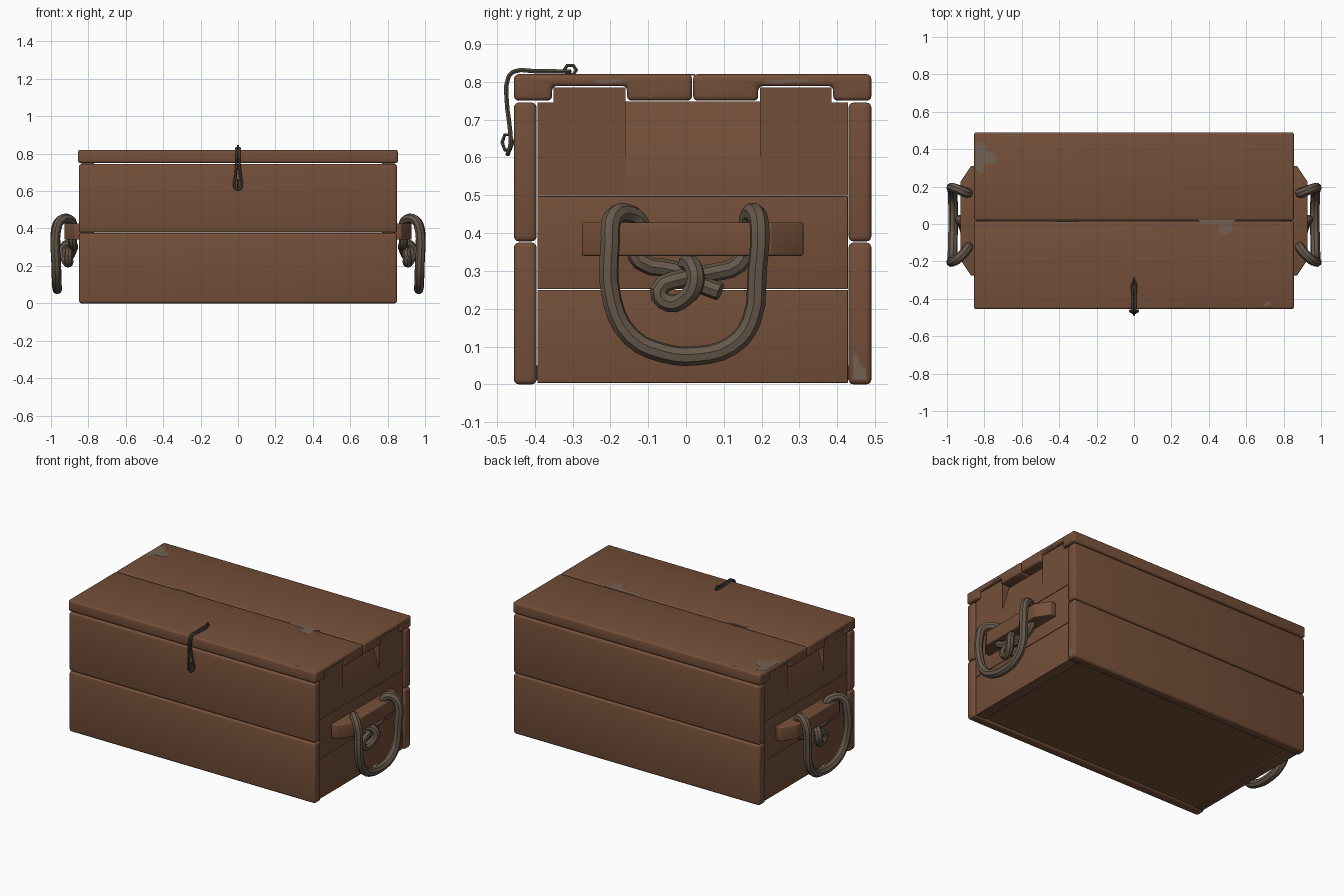
import bpy, bmesh, math
from mathutils import Vector

if "Cube" in bpy.data.objects:
    bpy.data.objects.remove(bpy.data.objects["Cube"])


def material(name, rgb):
    m = bpy.data.materials.new(name)
    m.diffuse_color = (*rgb, 1)
    m.use_nodes = True
    m.node_tree.nodes["Principled BSDF"].inputs["Base Color"].default_value = m.diffuse_color
    return m


WOOD = material("brown wood", (0.175, 0.078, 0.041))
ROPE = material("rope", (0.135, 0.098, 0.069))
IRON = material("dark iron", (0.085, 0.068, 0.052))
WORN = material("worn grey wood", (0.17, 0.12, 0.085))


def smooth(ob):
    bpy.ops.object.select_all(action='DESELECT')
    ob.select_set(True)
    bpy.context.view_layer.objects.active = ob
    bpy.ops.object.shade_smooth_by_angle(angle=math.radians(35))


def prism(name, pts, axis, a, b, mat=WOOD, bevel=0.0):
    """Extrude a 2D outline along an axis from a to b."""
    def place(p, d):
        return {'x': (d, p[0], p[1]), 'y': (p[0], d, p[1]), 'z': (p[0], p[1], d)}[axis]
    bm = bmesh.new()
    lo = [bm.verts.new(place(p, a)) for p in pts]
    hi = [bm.verts.new(place(p, b)) for p in pts]
    bm.faces.new(lo)
    bm.faces.new(hi)
    n = len(pts)
    for i in range(n):
        j = (i + 1) % n
        bm.faces.new((lo[i], lo[j], hi[j], hi[i]))
    bmesh.ops.recalc_face_normals(bm, faces=bm.faces)
    if bevel:
        bmesh.ops.bevel(bm, geom=bm.edges[:], offset=bevel, segments=3,
                        profile=0.5, affect='EDGES', clamp_overlap=True)
    me = bpy.data.meshes.new(name)
    bm.to_mesh(me)
    bm.free()
    me.materials.append(mat)
    ob = bpy.data.objects.new(name, me)
    bpy.context.collection.objects.link(ob)
    smooth(ob)
    return ob


def rect(a0, a1, b0, b1):
    return [(a0, b0), (a1, b0), (a1, b1), (a0, b1)]


def tube(name, pts, r, mat, closed=False, res=3, sides=2, straight=False):
    """Round tube through points, turned into a mesh."""
    cu = bpy.data.curves.new(name, 'CURVE')
    cu.dimensions = '3D'
    cu.bevel_depth = r
    cu.bevel_resolution = sides
    cu.use_fill_caps = True
    cu.resolution_u = res
    sp = cu.splines.new('BEZIER')
    sp.bezier_points.add(len(pts) - 1)
    for bp, p in zip(sp.bezier_points, pts):
        bp.co = Vector(p)
        bp.handle_left_type = bp.handle_right_type = 'VECTOR' if straight else 'AUTO'
    sp.use_cyclic_u = closed
    cu.materials.append(mat)
    ob = bpy.data.objects.new(name, cu)
    bpy.context.collection.objects.link(ob)
    bpy.ops.object.select_all(action='DESELECT')
    ob.select_set(True)
    bpy.context.view_layer.objects.active = ob
    bpy.ops.object.convert(target='MESH')
    smooth(bpy.context.view_layer.objects.active)


# Front and back planks
for label, y0, y1 in (("front", -0.455, -0.395), ("back", 0.43, 0.49)):
    for i, (z0, z1) in enumerate(((0.0, 0.375), (0.378, 0.745))):
        prism(f"{label}_plank_{i}", rect(y0, y1, z0, z1), 'x', -0.85, 0.85, bevel=0.013)

# Floor
prism("floor", rect(-0.82, 0.82, -0.40, 0.435), 'z', 0.012, 0.05)

# Lid planks, notched for the tabs of the side walls
prism("lid_front", [(-0.455, 0.75), (-0.354, 0.75), (-0.354, 0.789), (-0.156, 0.789),
                    (-0.156, 0.75), (0.016, 0.75), (0.016, 0.82), (-0.455, 0.82)],
      'x', -0.855, 0.855, bevel=0.012)
prism("lid_back", [(0.019, 0.75), (0.191, 0.75), (0.191, 0.789), (0.389, 0.789),
                   (0.389, 0.75), (0.49, 0.75), (0.49, 0.82), (0.019, 0.82)],
      'x', -0.855, 0.855, bevel=0.012)

# Both ends: walls, cleat and rope handle
for s, side in ((1, "right"), (-1, "left")):
    xi, xo = s * 0.77, s * 0.838
    for i, z0 in enumerate((0.004, 0.252)):
        prism(f"{side}_wall_{i}", rect(-0.393, 0.428, z0, z0 + 0.246), 'x', xi, xo, bevel=0.002)
    # top wall board: two tabs and a sloped finger grip between them
    prism(f"{side}_wall_tab_front", [(-0.393, 0.5), (-0.16, 0.5), (-0.16, 0.785), (-0.35, 0.785),
                                     (-0.35, 0.745), (-0.393, 0.745)], 'x', xi, xo)
    prism(f"{side}_wall_tab_back", [(0.195, 0.5), (0.428, 0.5), (0.428, 0.745), (0.385, 0.745),
                                    (0.385, 0.785), (0.195, 0.785)], 'x', xi, xo)
    prism(f"{side}_finger_grip", [(xi, 0.5), (xo, 0.5), (xo, 0.588), (s * 0.79, 0.748), (xi, 0.748)],
          'y', -0.16, 0.195)
    # cleat
    prism(f"{side}_cleat", [(s * x, y) for x, y in ((0.83, -0.275), (0.872, -0.275), (0.928, -0.19),
                                                    (0.928, 0.225), (0.872, 0.31), (0.83, 0.31))],
          'z', 0.34, 0.428, bevel=0.005)
    # hanging loop
    loop = [(.888, -.125, .37), (.886, -.122, .425), (.905, -.15, .45), (.95, -.192, .442),
            (.973, -.2, .38), (.973, -.195, .22), (.97, -.145, .125), (.968, -.06, .083),
            (.966, .03, .076), (.968, .12, .102), (.97, .172, .165), (.973, .188, .3),
            (.973, .195, .40), (.948, .188, .446), (.905, .17, .45), (.886, .165, .42), (.888, .165, .37)]
    tube(f"{side}_handle_loop", [(s * x, y, z) for x, y, z in loop], 0.026, ROPE)
    # knot under the cleat
    tail = [(.885, -.14, .37), (.885, -.12, .325), (.878, -.03, .302), (.89, .03, .268), (.905, .09, .245)]
    knot = [(.885, .165, .37), (.885, .14, .318), (.88, .07, .295), (.90, -.01, .28), (.905, -.072, .248),
            (.905, -.045, .215), (.92, .0, .23), (.935, .025, .27), (.922, .018, .312), (.885, .0, .32)]
    for label, path in (("knot_tail", tail), ("knot_wrap", knot)):
        tube(f"{side}_{label}", [(s * x, y, z) for x, y, z in path], 0.024, ROPE)

# Latch: bent wire loop over the lid edge with a staple at each end
half = [(0.005, -0.31, 0.827), (0.006, -0.40, 0.828), (0.007, -0.455, 0.827), (0.007, -0.470, 0.81),
        (0.008, -0.474, 0.75), (0.014, -0.466, 0.68), (0.021, -0.464, 0.635), (0.013, -0.470, 0.613)]
tube("latch_wire", half + [(-x, y, z) for x, y, z in reversed(half)], 0.0065, IRON, closed=True, sides=1)


def staple(name, y, z, ry, rz):
    ring = [(0.0, y + ry * math.cos(k * math.pi / 3), z + rz * math.sin(k * math.pi / 3)) for k in range(6)]
    tube(name, ring, 0.0055, IRON, closed=True, res=1, sides=1, straight=True)


staple("lid_staple", -0.306, 0.831, 0.016, 0.014)
staple("front_staple", -0.472, 0.64, 0.014, 0.023)

# Worn patches as thin plates on the lid, lid ends and a back corner
patches = {
    "corner": [(-.845, .29), (-.81, .27), (-.80, .32), (-.73, .33), (-.735, .37), (-.79, .40), (-.80, .44), (-.845, .43)],
    "seam": [(.34, .024), (.55, .024), (.52, .0), (.53, -.04), (.49, -.06), (.455, -.04), (.46, -.005), (.36, .0)],
    "edge": [(-.70, .475), (-.66, .462), (-.64, .478)],
    "seam_middle": [(-.43, .004), (-.30, .004), (-.31, .013), (-.42, .013)],
    "front_corner": [(.69, -.435), (.72, -.41), (.73, -.436)],
}
for name, pts in patches.items():
    prism(f"worn_{name}", pts, 'z', 0.816, 0.8207, WORN)
for s in (1, -1):
    for y0, y1 in ((-0.25, -0.16), (0.20, 0.33)):
        prism("worn_lid_end", [(y0, .803), (y0 + .03, .795), (y1, .80), (y1 - .02, .808)], 'x',
              s * 0.852, s * 0.8556, WORN)
prism("worn_back_corner", [(.443, .013), (.476, .013), (.476, .04), (.462, .05), (.452, .075), (.443, .08)],
      'x', 0.847, 0.8507, WORN)
